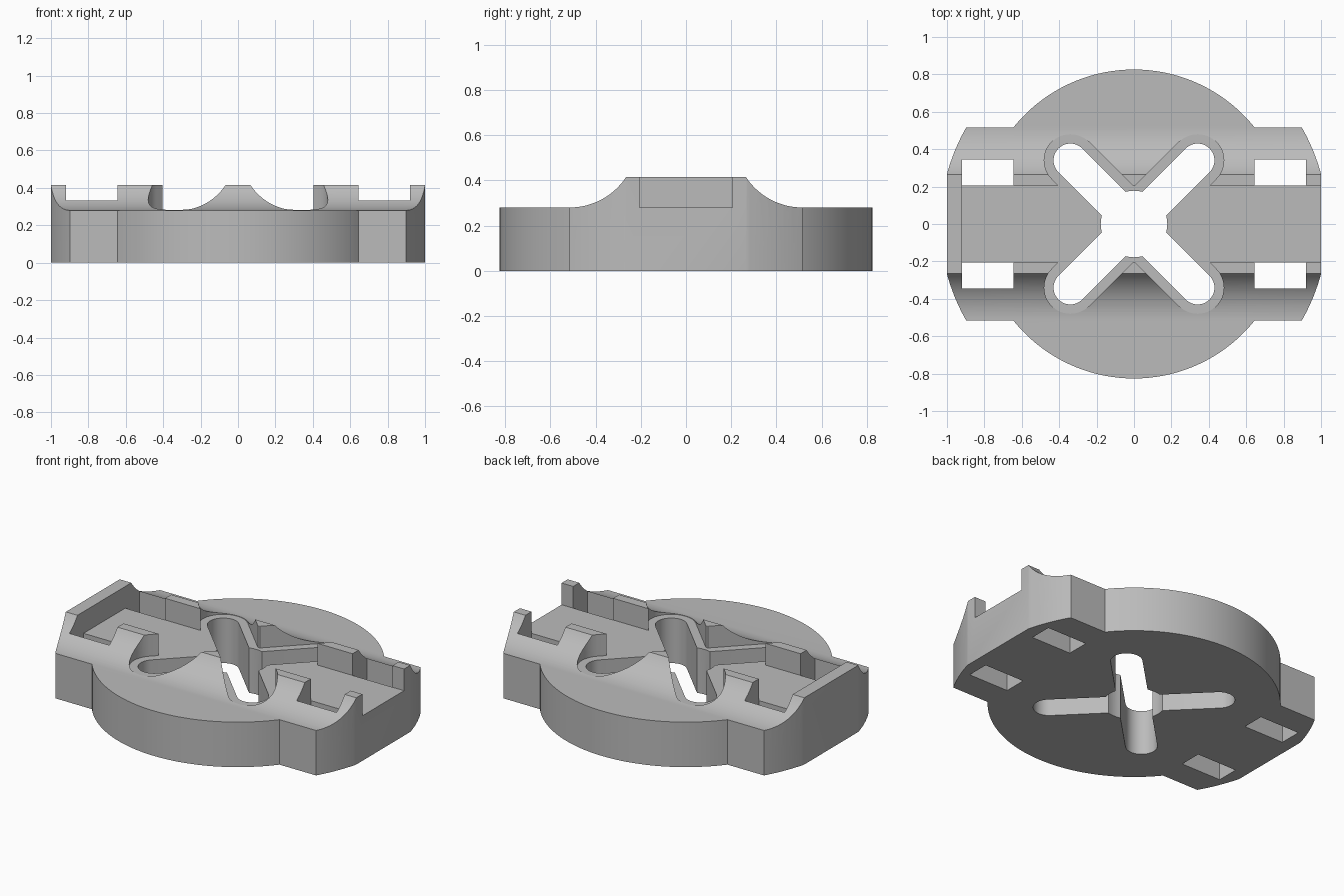
import bpy, bmesh
from math import sin, cos, pi, asin, radians
from mathutils import Matrix

cube = bpy.data.objects.get("Cube")
if cube:
    bpy.data.objects.remove(cube, do_unlink=True)

BASE, TOP = 0.28, 0.415      # plate height and ridge height
RIDGE, ARM = 0.265, 0.515    # half widths of ridge top and arms
CHANNEL = 0.205              # half width of the channel

grey = bpy.data.materials.new("grey plastic")
grey.use_nodes = True
grey.diffuse_color = (0.5, 0.5, 0.5, 1)
grey.node_tree.nodes["Principled BSDF"].inputs["Base Color"].default_value = (0.5, 0.5, 0.5, 1)


def prism(name, points, low, high, turn=None):
    """Extrude a flat outline from low to high along z, then turn it."""
    bm = bmesh.new()
    face = bm.faces.new([bm.verts.new((a, b, low)) for a, b in points])
    grown = bmesh.ops.extrude_face_region(bm, geom=[face])["geom"]
    tops = [v for v in grown if isinstance(v, bmesh.types.BMVert)]
    bmesh.ops.translate(bm, vec=(0, 0, high - low), verts=tops)
    if turn:
        bm.transform(turn)
    bmesh.ops.recalc_face_normals(bm, faces=bm.faces)
    mesh = bpy.data.meshes.new(name)
    bm.to_mesh(mesh)
    bm.free()
    mesh.materials.append(grey)
    obj = bpy.data.objects.new(name, mesh)
    bpy.context.collection.objects.link(obj)
    return obj


def arc(radius, start, end, steps, cx=0, cy=0):
    return [(cx + radius * cos(start + (end - start) * i / steps),
             cy + radius * sin(start + (end - start) * i / steps)) for i in range(steps + 1)]


def circle(radius, steps):
    return arc(radius, 0, 2 * pi, steps)[:-1]


def rect(x0, x1, y0, y1):
    return [(x0, y0), (x1, y0), (x1, y1), (x0, y1)]


def slot(radius, reach):
    """Long rounded slot through the centre."""
    return arc(radius, -pi / 2, pi / 2, 24, reach) + arc(radius, pi / 2, 3 * pi / 2, 24, -reach)


def combine(target, other, operation):
    mod = target.modifiers.new(operation.lower(), "BOOLEAN")
    mod.operation, mod.object, mod.solver = operation, other, "EXACT"
    bpy.context.view_layer.objects.active = target
    bpy.ops.object.modifier_apply(modifier=mod.name)
    bpy.data.objects.remove(other, do_unlink=True)


# Cross bar with a ridge that sweeps down in a hollow curve on both sides
drop, run = TOP - BASE, ARM - RIDGE
sweep = (run ** 2 + drop ** 2) / (2 * drop)
half = arc(sweep, -pi / 2, -pi / 2 - asin(run / sweep), 20, ARM, BASE + sweep)
profile = [(ARM, 0)] + half + [(-y, z) for y, z in reversed(half)] + [(-ARM, 0)]
along_x = Matrix(((0, 0, 1, 0), (1, 0, 0, 0), (0, 1, 0, 0), (0, 0, 0, 1)))
body = prism("mounting_plate", profile, -1, 1, along_x)

# Rounded bar ends, then the round base plate
combine(body, prism("end_rounding", circle(1.035, 160), -0.1, 0.6), "INTERSECT")
combine(body, prism("round_base", circle(0.826, 128), 0, BASE), "UNION")

# Channel along the ridge, closed at the right end and open at the left
combine(body, prism("channel", rect(-0.92, 1.1, -CHANNEL, CHANNEL), BASE, 0.6), "DIFFERENCE")

# Crossed slots: a wide recess above and a narrow hole right through
for angle in (pi / 4, -pi / 4):
    turn = Matrix.Rotation(angle, 4, "Z")
    combine(body, prism("slot_recess", slot(0.14, 0.481), BASE, 0.6, turn), "DIFFERENCE")
    combine(body, prism("slot_hole", slot(0.09, 0.481), -0.1, 0.6, turn), "DIFFERENCE")
combine(body, prism("centre_hole", circle(0.178, 48), -0.1, 0.6), "DIFFERENCE")

# Four strap holes beside the channel
for sx in (-1, 1):
    for sy in (-1, 1):
        xs = sorted((sx * 0.645, sx * 0.92))
        ys = sorted((sy * CHANNEL, sy * 0.345))
        combine(body, prism("strap_hole", rect(*xs, *ys), -0.1, 0.6), "DIFFERENCE")

# Smooth curves, crisp edges
bpy.ops.object.select_all(action="DESELECT")
body.select_set(True)
bpy.context.view_layer.objects.active = body
bpy.ops.object.shade_smooth_by_angle(angle=radians(25))
